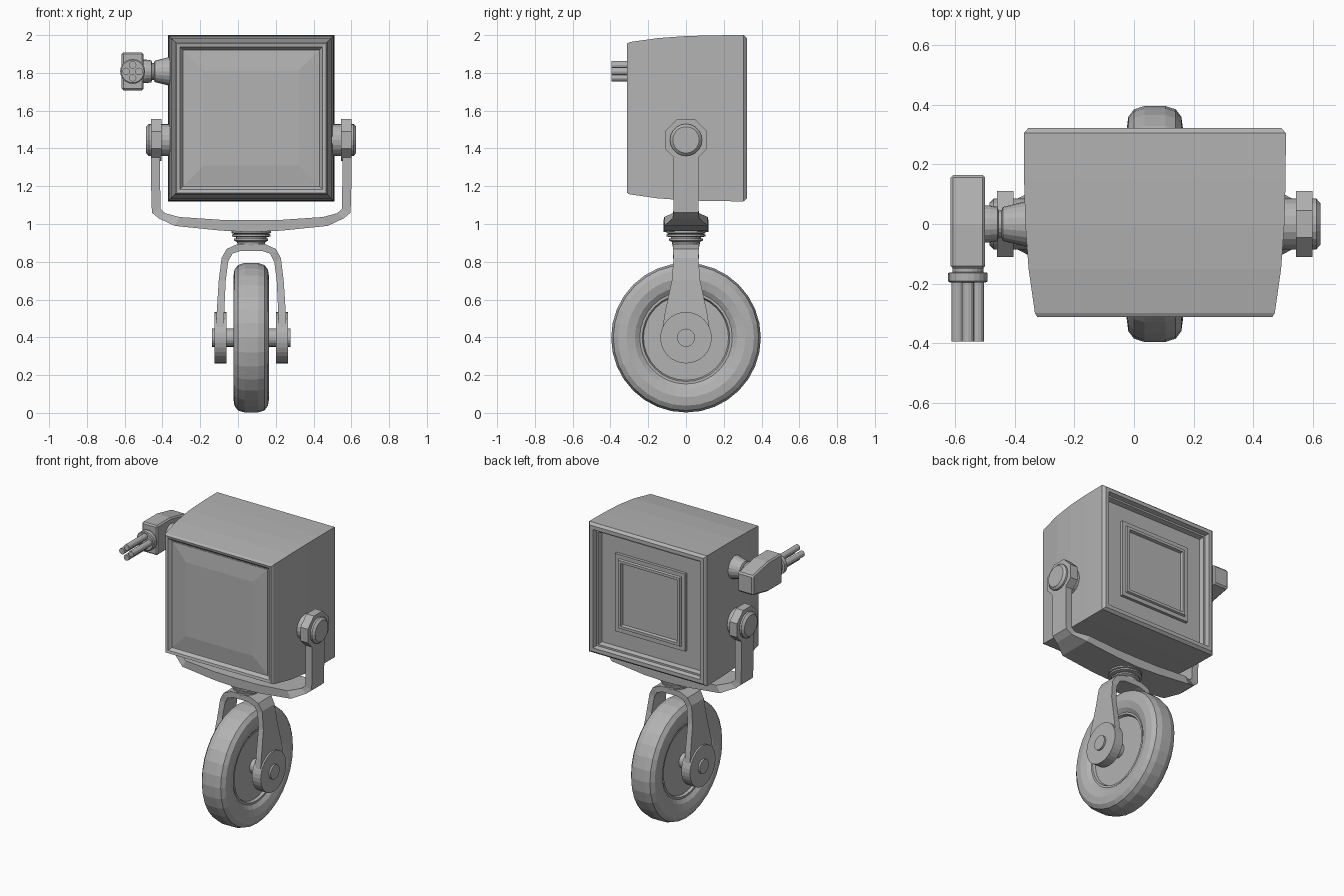
import bpy, bmesh, math

if "Cube" in bpy.data.objects:
    bpy.data.objects.remove(bpy.data.objects["Cube"])

CX = 0.07          # centre line of lamp, yoke and wheel
WZ = 0.398         # wheel axle height
PZ = 1.445         # pivot height
BZ = 1.56          # housing centre height

grey = bpy.data.materials.new("plain grey")
grey.diffuse_color = (0.45, 0.45, 0.45, 1)
grey.use_nodes = True
grey.node_tree.nodes["Principled BSDF"].inputs["Base Color"].default_value = grey.diffuse_color


def finish(name, bm):
    bmesh.ops.recalc_face_normals(bm, faces=bm.faces)
    me = bpy.data.meshes.new(name)
    bm.to_mesh(me)
    bm.free()
    me.materials.append(grey)
    ob = bpy.data.objects.new(name, me)
    bpy.context.collection.objects.link(ob)
    return ob


def lathe(name, profile, segs, axis, centre, turn=0.0):
    """Rings of (position along axis, radius), closed at both ends."""
    bm = bmesh.new()
    rings = []
    for a, r in profile:
        ring = []
        for i in range(segs):
            t = turn + 2 * math.pi * i / segs
            u, v = r * math.cos(t), r * math.sin(t)
            p = {'X': (a, u, v), 'Y': (u, a, v), 'Z': (u, v, a)}[axis]
            ring.append(bm.verts.new([p[k] + centre[k] for k in range(3)]))
        rings.append(ring)
    for r0, r1 in zip(rings, rings[1:]):
        for i in range(segs):
            j = (i + 1) % segs
            bm.faces.new((r0[i], r0[j], r1[j], r1[i]))
    bm.faces.new(rings[0])
    bm.faces.new(rings[-1])
    return finish(name, bm)


def square_loft(name, profile):
    """Square rings along y, given as (y, half width)."""
    return lathe(name, [(y, h * math.sqrt(2)) for y, h in profile], 4, 'Y',
                 (CX, 0, BZ), math.pi / 4)


def ribbon(name, half):
    """Bent strap: stations (outer dx, outer z, inner dx, inner z, half depth), mirrored."""
    left = [(-a, b, -c, d, h) for a, b, c, d, h in reversed(half[1:])]
    bm = bmesh.new()
    secs = []
    for ox, oz, ix, iz, h in left + half:
        secs.append([bm.verts.new((CX + x, y, z)) for x, y, z in
                     ((ox, -h, oz), (ox, h, oz), (ix, h, iz), (ix, -h, iz))])
    for s0, s1 in zip(secs, secs[1:]):
        for i in range(4):
            j = (i + 1) % 4
            bm.faces.new((s0[i], s0[j], s1[j], s1[i]))
    bm.faces.new(secs[0])
    bm.faces.new(secs[-1])
    return finish(name, bm)


# Lamp housing: front bezel, tapered shell, recessed back
square_loft("housing", [
    (-0.288, 0.355), (-0.288, 0.362), (-0.308, 0.378), (-0.312, 0.395), (-0.298, 0.403),
    (-0.15, 0.424), (0.0, 0.435), (0.15, 0.439), (0.305, 0.44), (0.322, 0.425),
    (0.322, 0.40), (0.295, 0.392), (0.295, 0.38), (0.265, 0.372)])
# Slightly domed front glass
square_loft("front_glass", [(-0.28, 0.355), (-0.29, 0.355), (-0.302, 0.25)])
# Stepped square plate on the back
square_loft("back_plate", [
    (0.26, 0.262), (0.285, 0.262), (0.285, 0.235), (0.297, 0.23),
    (0.297, 0.212), (0.278, 0.207)])

# Yoke strap, broad across the bottom
ribbon("yoke", [
    (0, 0.958, 0, 1.02, 0.118), (0.16, 0.965, 0.16, 1.022, 0.118),
    (0.405, 0.99, 0.38, 1.037, 0.115), (0.49, 1.03, 0.455, 1.057, 0.07),
    (0.526, 1.06, 0.48, 1.08, 0.065), (0.53, 1.2, 0.482, 1.2, 0.065),
    (0.53, 1.37, 0.482, 1.37, 0.065)])

# Fork straddling the wheel
ribbon("fork", [
    (0, 0.895, 0, 0.858, 0.07), (0.07, 0.895, 0.055, 0.858, 0.07),
    (0.13, 0.868, 0.10, 0.843, 0.07), (0.157, 0.82, 0.122, 0.80, 0.066),
    (0.172, 0.70, 0.135, 0.70, 0.075), (0.183, 0.53, 0.143, 0.53, 0.112),
    (0.185, 0.45, 0.145, 0.45, 0.124)])

for side, s in (("left", -1), ("right", 1)):
    # Eight-sided yoke ends and pivot pins
    lathe(side + "_yoke_eye", [(s * 0.474, 0.12), (s * 0.53, 0.12)], 8, 'X',
          (CX, 0, PZ), math.pi / 8)
    lathe(side + "_pivot_pin", [(s * 0.42, 0.085), (s * 0.542, 0.085), (s * 0.556, 0.07)],
          20, 'X', (CX, 0, PZ))
    # Round fork ends
    lathe(side + "_fork_hub", [(s * 0.13, 0.136), (s * 0.195, 0.136)], 32, 'X', (CX, 0, WZ))

# Swivel with ridges
lathe("swivel", [(0.88, 0.07), (0.905, 0.075), (0.912, 0.09), (0.922, 0.09), (0.924, 0.08),
                 (0.93, 0.08), (0.934, 0.103), (0.944, 0.103), (0.948, 0.09),
                 (0.952, 0.104), (0.968, 0.104)], 24, 'Z', (CX, 0, 0))

# Wheel with rounded tyre and sunken disc
half = [(0.05, 0.04), (0.05, 0.225), (0.066, 0.232), (0.066, 0.245), (0.084, 0.27),
        (0.095, 0.315), (0.089, 0.36), (0.07, 0.385), (0.035, 0.396)]
lathe("wheel", [(-a, r) for a, r in half] + half[::-1], 32, 'X', (CX, 0, WZ))
lathe("axle", [(-0.207, 0.048), (0.207, 0.048)], 20, 'X', (CX, 0, WZ))

# Cable gland on the left side of the housing
KX, KZ = -0.558, 1.808
lathe("cable_gland", [(-0.34, 0.082), (-0.36, 0.077), (-0.44, 0.057), (-0.445, 0.045),
                      (-0.455, 0.045), (-0.458, 0.058), (-0.485, 0.062), (-0.51, 0.062)],
      20, 'X', (0, 0, KZ))

# Plug box: side outline in y/z pushed across x, then chamfered
bm = bmesh.new()
outline = [(-0.15, 0.1), (0.0, 0.1), (0.165, 0.065)]
outline += [(y, -h) for y, h in reversed(outline)]
a = [bm.verts.new((KX - 0.058, y, KZ + h)) for y, h in outline]
b = [bm.verts.new((KX + 0.058, y, KZ + h)) for y, h in outline]
bm.faces.new(a)
bm.faces.new(b)
for i in range(len(a)):
    j = (i + 1) % len(a)
    bm.faces.new((a[i], a[j], b[j], b[i]))
box = finish("plug_box", bm)
bev = box.modifiers.new("chamfer", 'BEVEL')
bev.width, bev.segments = 0.009, 1

# Collar and four wires
lathe("plug_collar", [(-0.14, 0.052), (-0.162, 0.052), (-0.164, 0.066), (-0.192, 0.066),
                      (-0.197, 0.06)], 20, 'Y', (KX, 0, KZ))
for i in range(4):
    t = i * math.pi / 2
    lathe("wire_%d" % (i + 1), [(-0.19, 0.02), (-0.395, 0.02)], 12, 'Y',
          (KX + 0.034 * math.cos(t), 0, KZ + 0.034 * math.sin(t)))
